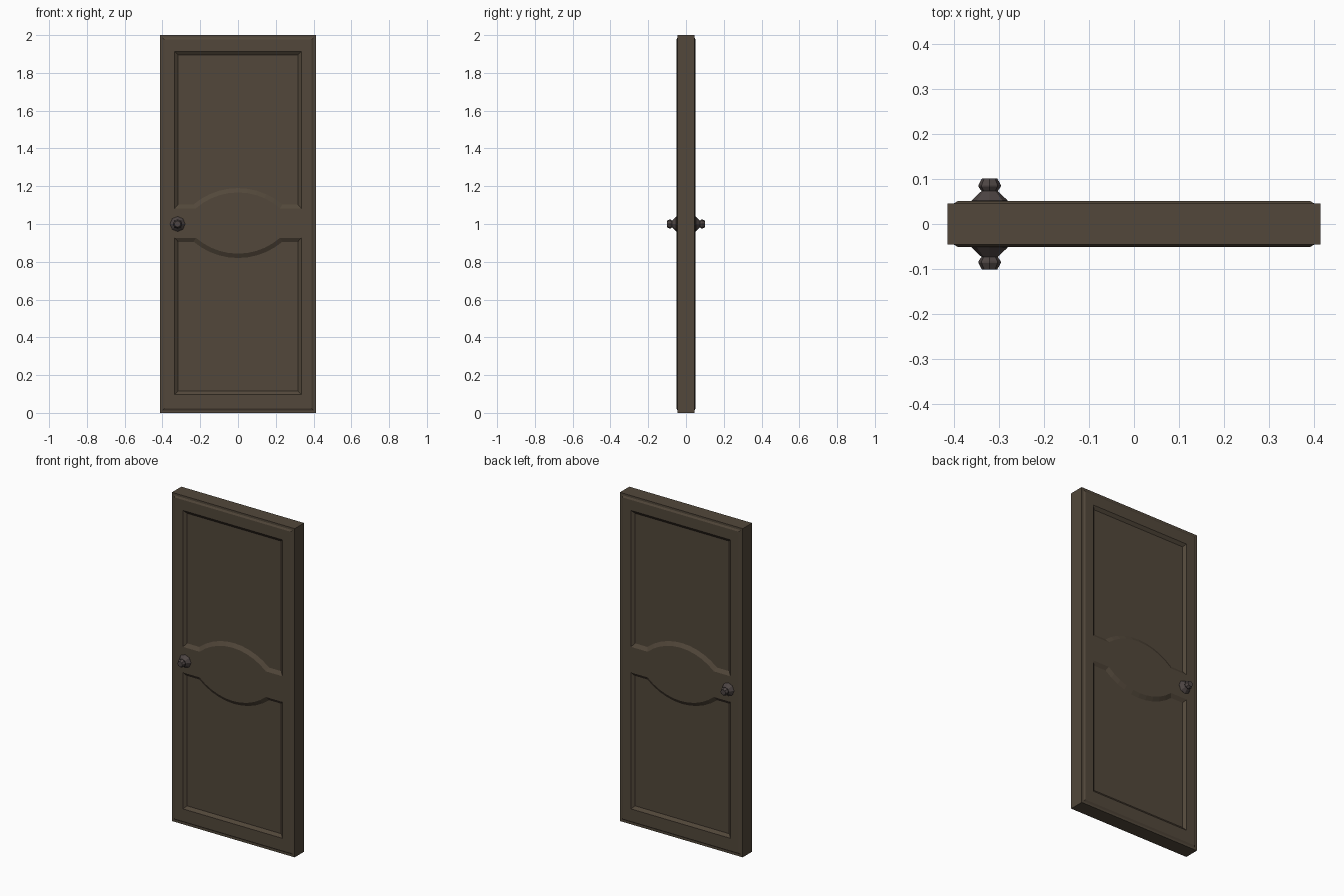
import bpy, bmesh, math
from mathutils import Vector, Matrix

if "Cube" in bpy.data.objects:
    bpy.data.objects.remove(bpy.data.objects["Cube"])


def material(name, rgb):
    m = bpy.data.materials.new(name)
    m.diffuse_color = (*rgb, 1)
    m.use_nodes = True
    m.node_tree.nodes["Principled BSDF"].inputs["Base Color"].default_value = m.diffuse_color
    return m


def finish(bm, name, mat):
    bmesh.ops.recalc_face_normals(bm, faces=bm.faces[:])
    me = bpy.data.meshes.new(name)
    bm.to_mesh(me)
    bm.free()
    ob = bpy.data.objects.new(name, me)
    ob.data.materials.append(mat)
    bpy.context.collection.objects.link(ob)
    return ob


def rect(inset):
    x = 0.413 - inset
    return [(-x, inset), (x, inset), (x, 2 - inset), (-x, 2 - inset)]


def panel(w, top, bot, a, peak, lower):
    # rectangle whose inner edge is notched by a circular arch
    h = peak - bot
    r = (a * a + h * h) / (2 * h)
    t = math.asin(a / r)
    n = 10
    pts = [(w, top), (-w, top), (-w, bot)]
    for i in range(n + 1):
        ang = -t + 2 * t * i / n
        pts.append((r * math.sin(ang), peak - r + r * math.cos(ang)))
    pts.append((w, bot))
    return [(x, 2.01 - z) for x, z in pts] if lower else pts


def loop(bm, pts, y):
    return [bm.verts.new((x, y, z)) for x, z in pts]


def bridge(bm, a, b):
    for i in range(len(a)):
        j = (i + 1) % len(a)
        bm.faces.new((a[i], a[j], b[j], b[i]))


def fill(bm, loops, s):
    edges = []
    for lp in loops:
        for i in range(len(lp)):
            e = bm.edges.get((lp[i - 1], lp[i]))
            edges.append(e or bm.edges.new((lp[i - 1], lp[i])))
    bmesh.ops.triangle_fill(bm, use_beauty=True, edges=edges, normal=Vector((0, s, 0)))


wood = material("dark_wood", (0.085, 0.064, 0.043))
metal = material("dark_metal", (0.075, 0.06, 0.057))

# Door slab: stepped rim, raised face and two recessed arched panels per side
bm = bmesh.new()
rims = []
for s in (-1, 1):
    rim = loop(bm, rect(0), s * 0.045)
    step = loop(bm, rect(0.013), s * 0.045)
    face = loop(bm, rect(0.023), s * 0.051)
    bridge(bm, rim, step)
    bridge(bm, step, face)
    holes = []
    for lower in (False, True):
        outer = loop(bm, panel(0.335, 1.913, 1.083, 0.223, 1.167, lower), s * 0.051)
        inner = loop(bm, panel(0.317, 1.895, 1.104, 0.235, 1.19, lower), s * 0.037)
        bridge(bm, outer, inner)
        fill(bm, [inner], s)
        holes.append(outer)
    fill(bm, [face] + holes, s)
    rims.append(rim)
bridge(bm, *rims)
finish(bm, "door_slab", wood)

# Knobs: faceted turned profile on both sides
profile = [(0.04, 0.048), (0.04, 0.052), (0.018, 0.073), (0.025, 0.083), (0.025, 0.086), (0.017, 0.101)]
for s, name in ((-1, "front_knob"), (1, "back_knob")):
    bm = bmesh.new()
    rings = []
    for r, y in profile:
        pts = [(-0.32 + r * math.cos(k * math.tau / 8), 1 + r * math.sin(k * math.tau / 8)) for k in range(8)]
        rings.append(loop(bm, pts, s * y))
    for a, b in zip(rings, rings[1:]):
        bridge(bm, a, b)
    bm.faces.new(rings[0])
    bm.faces.new(rings[-1])
    finish(bm, name, metal)
